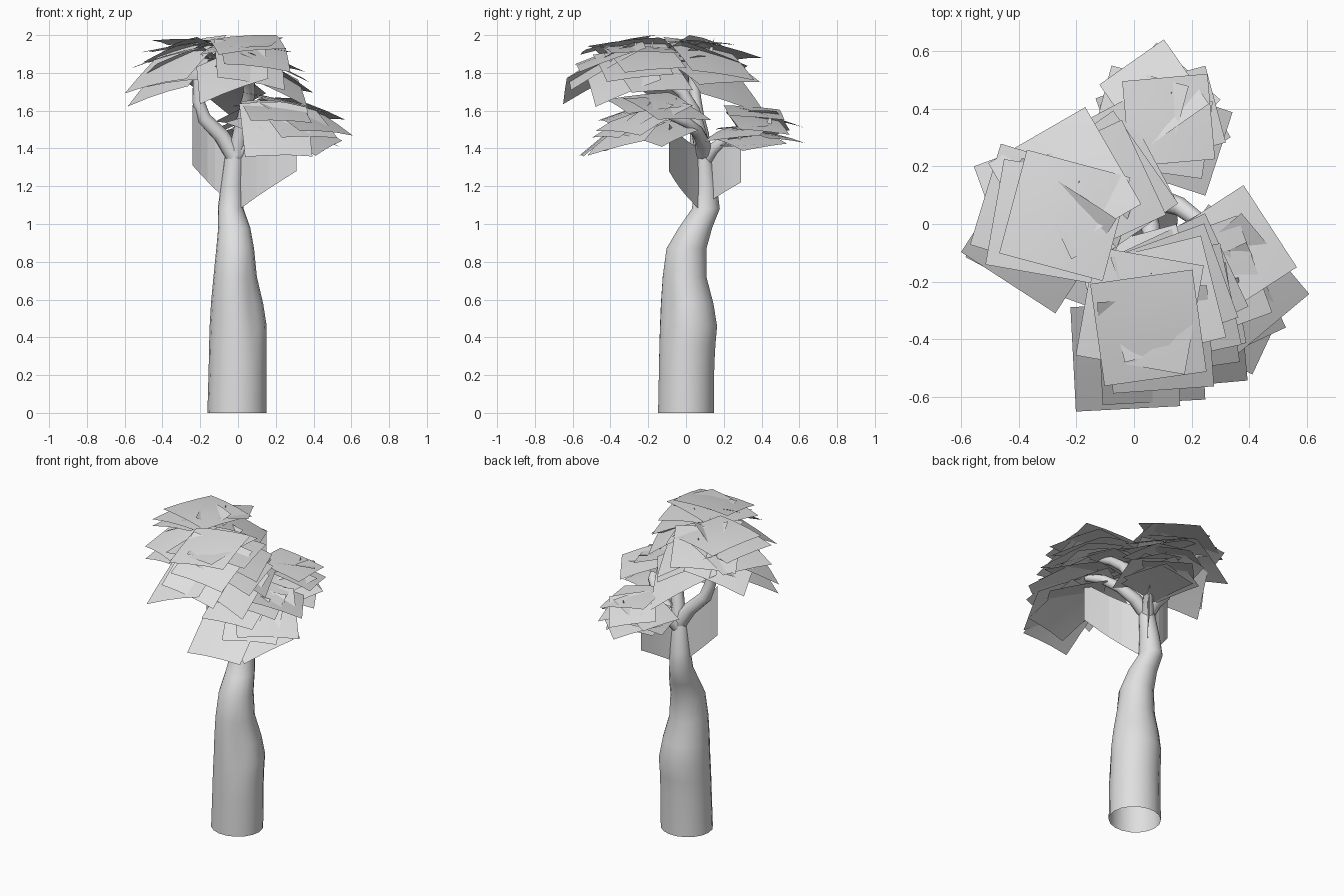
import bpy, bmesh, math, random
from mathutils import Vector, Matrix

if "Cube" in bpy.data.objects:
    bpy.data.objects.remove(bpy.data.objects["Cube"])

random.seed(4)
grey = bpy.data.materials.new("pale_grey")
grey.diffuse_color = (0.74, 0.74, 0.74, 1)
grey.use_nodes = True
grey.node_tree.nodes["Principled BSDF"].inputs["Base Color"].default_value = grey.diffuse_color


def finish(bm, name, angle=50):
    mesh = bpy.data.meshes.new(name)
    bm.to_mesh(mesh)
    bm.free()
    ob = bpy.data.objects.new(name, mesh)
    bpy.context.collection.objects.link(ob)
    mesh.materials.append(grey)
    bpy.ops.object.select_all(action='DESELECT')
    ob.select_set(True)
    bpy.context.view_layer.objects.active = ob
    bpy.ops.object.shade_smooth_by_angle(angle=math.radians(angle))
    return ob


def skin_rings(bm, rings):
    for a, b in zip(rings, rings[1:]):
        n = len(a)
        for i in range(n):
            bm.faces.new((a[i], a[(i + 1) % n], b[(i + 1) % n], b[i]))


# Trunk: height, then left/right and front/back limits of each ring
trunk_rings = [
    (0.00, -0.162, 0.15, -0.15, 0.15),
    (0.25, -0.155, 0.15, -0.145, 0.152),
    (0.36, -0.153, 0.15, -0.143, 0.158),
    (0.46, -0.15, 0.152, -0.14, 0.167),
    (0.58, -0.143, 0.133, -0.135, 0.147),
    (0.72, -0.13, 0.10, -0.125, 0.11),
    (0.87, -0.115, 0.085, -0.105, 0.11),
    (0.98, -0.105, 0.065, -0.04, 0.14),
    (1.08, -0.107, 0.03, 0.03, 0.18),
    (1.20, -0.092, 0.028, 0.045, 0.165),
    (1.35, -0.07, 0.03, 0.05, 0.14),
    (1.43, -0.05, 0.03, 0.055, 0.12),
]
bm = bmesh.new()
rings = []
for z, x0, x1, y0, y1 in trunk_rings:
    ring = []
    for i in range(18):
        a = 2 * math.pi * i / 18
        # groove in front of the swollen right side
        groove = 1 - 0.18 * math.exp(-((a - 5.4) / 0.32) ** 2 - ((z - 0.56) / 0.17) ** 2)
        ring.append(bm.verts.new(((x0 + x1) / 2 + (x1 - x0) / 2 * math.cos(a) * groove,
                                  (y0 + y1) / 2 + (y1 - y0) / 2 * math.sin(a) * groove, z)))
    rings.append(ring)
skin_rings(bm, rings)
finish(bm, "trunk")


# Branches: tapering tubes along a path
def branch(name, path, r0, r1, sides=8):
    pts = [Vector(p) for p in path]
    bm = bmesh.new()
    rings = []
    for i, p in enumerate(pts):
        d = (pts[min(i + 1, len(pts) - 1)] - pts[max(i - 1, 0)]).normalized()
        u = d.cross(Vector((0.3, 0.9, 0.1))).normalized()
        v = d.cross(u)
        r = r0 + (r1 - r0) * i / (len(pts) - 1)
        rings.append([bm.verts.new(p + r * (u * math.cos(t) + v * math.sin(t)))
                      for t in (2 * math.pi * k / sides for k in range(sides))])
    skin_rings(bm, rings)
    bmesh.ops.recalc_face_normals(bm, faces=bm.faces[:])
    finish(bm, name)


branch("left_branch", [(-0.02, 0.09, 1.36), (-0.09, 0.08, 1.47), (-0.18, 0.06, 1.56),
                       (-0.21, 0.05, 1.65), (-0.21, 0.04, 1.76), (-0.2, 0.03, 1.86)], 0.048, 0.025)
branch("right_branch", [(-0.02, 0.09, 1.36), (0.07, 0.09, 1.43), (0.16, 0.06, 1.49),
                        (0.24, 0.0, 1.54), (0.28, -0.1, 1.58)], 0.045, 0.022)
branch("front_branch", [(-0.01, 0.09, 1.37), (0.01, 0.07, 1.48), (0.04, 0.04, 1.6),
                        (0.06, -0.02, 1.7), (0.06, -0.12, 1.78), (0.06, -0.22, 1.84)], 0.045, 0.025)
branch("back_branch", [(-0.02, 0.1, 1.33), (0.02, 0.15, 1.4), (0.07, 0.22, 1.46),
                       (0.1, 0.32, 1.52)], 0.04, 0.018)


# Hanging strips: thin upright sheets from the trunk out below a branch
def strip(name, end, bow, bottom, top):
    start, end = Vector((-0.03, 0.1)), Vector(end)
    side = Vector((end.y - start.y, start.x - end.x)).normalized()
    bm = bmesh.new()
    cols = []
    for i in range(6):
        t = i / 5
        p = start.lerp(end, t) + side * bow * math.sin(math.pi * t)
        cols.append([bm.verts.new((p.x, p.y, b + (e - b) * t)) for b, e in (bottom, top)])
    for a, b in zip(cols, cols[1:]):
        bm.faces.new((a[0], b[0], b[1], a[1]))
    finish(bm, name, 5)


strip("left_hanging_strip", (-0.24, 0.02), 0.02, (1.10, 1.31), (1.36, 1.63))
strip("right_hanging_strip", (0.31, -0.09), 0.02, (1.05, 1.28), (1.38, 1.53))
strip("back_hanging_strip", (0.12, 0.29), 0.01, (1.1, 1.22), (1.36, 1.49))


# Foliage: square bent leaf cards stacked over a dome; each card is (x, y, turn),
# from the top of the stack down, the lower ones leaning further outwards
def foliage(name, apex, drop, step, size, cards):
    bm = bmesh.new()
    for n, (cx, cy, turn) in enumerate(cards):
        dx, dy = cx - apex[0], cy - apex[1]
        cz = apex[2] - drop * (dx * dx + dy * dy) - step * n
        lean = -2 * drop * (1 + 0.06 * n)
        gx = lean * dx + random.uniform(-0.14, 0.14)
        gy = lean * dy + random.uniform(-0.14, 0.14)
        rot = Matrix.Rotation(math.radians(turn), 2)
        s = size * random.uniform(0.93, 1.05)
        grid = []
        for j in range(4):
            row = []
            for i in range(4):
                u, v = i / 3 - 0.5, j / 3 - 0.5
                p = rot @ Vector((u * s, v * s))
                z = cz + gx * p.x + gy * p.y - 0.28 * s * s * (u * u + 0.6 * v * v)
                row.append(bm.verts.new((cx + p.x, cy + p.y, min(z, 2.0))))
            grid.append(row)
        for j in range(3):
            for i in range(3):
                bm.faces.new((grid[j][i], grid[j][i + 1], grid[j + 1][i + 1], grid[j + 1][i]))
    # small upright sprig near the top
    x, y, z = apex
    a, b, c = (bm.verts.new(q) for q in ((x + 0.02, y + 0.06, z - 0.08),
                                         (x + 0.035, y + 0.09, z - 0.08),
                                         (x + 0.03, y + 0.1, z + 0.01)))
    bm.faces.new((a, b, c))
    finish(bm, name)


foliage("left_foliage", (-0.22, 0.05, 1.975), 1.3, 0.017, 0.38, [
    (-0.24, 0.03, -15), (-0.30, 0.01, -10), (-0.24, 0.14, 30), (-0.34, 0.05, -17),
    (-0.13, 0.12, 25), (-0.33, -0.04, -33), (-0.32, 0.09, 20), (-0.12, 0.12, 35),
    (-0.25, -0.05, -20), (-0.34, -0.04, -28), (-0.12, 0.16, 28)])
foliage("front_foliage", (0.03, -0.27, 1.975), 1.2, 0.016, 0.37, [
    (0.05, -0.36, 8), (0.02, -0.30, -10), (0.1, -0.26, 14), (0.09, -0.40, 4),
    (0.14, -0.22, 20), (0.06, -0.44, 3), (0.16, -0.28, 12), (-0.03, -0.46, 3),
    (0.16, -0.2, 25), (0.02, -0.22, 15), (0.17, -0.33, 8)])
foliage("right_foliage", (0.2, -0.15, 1.66), 1.1, 0.018, 0.35, [
    (0.25, -0.2, 20), (0.33, -0.1, 33), (0.2, -0.28, 10), (0.35, -0.22, 40),
    (0.31, -0.28, 25), (0.2, -0.38, 5), (0.17, -0.2, 30), (0.33, -0.30, -25),
    (0.3, -0.17, 55), (0.26, -0.3, 12)])
foliage("back_foliage", (0.1, 0.36, 1.6), 1.3, 0.019, 0.29, [
    (0.12, 0.36, 5), (0.07, 0.45, 35), (0.02, 0.38, -15), (0.15, 0.38, 15),
    (0.12, 0.31, -8), (0.15, 0.29, -18), (0.09, 0.42, 48), (0.05, 0.35, 20),
    (0.15, 0.35, 30), (0.1, 0.33, 10)])
